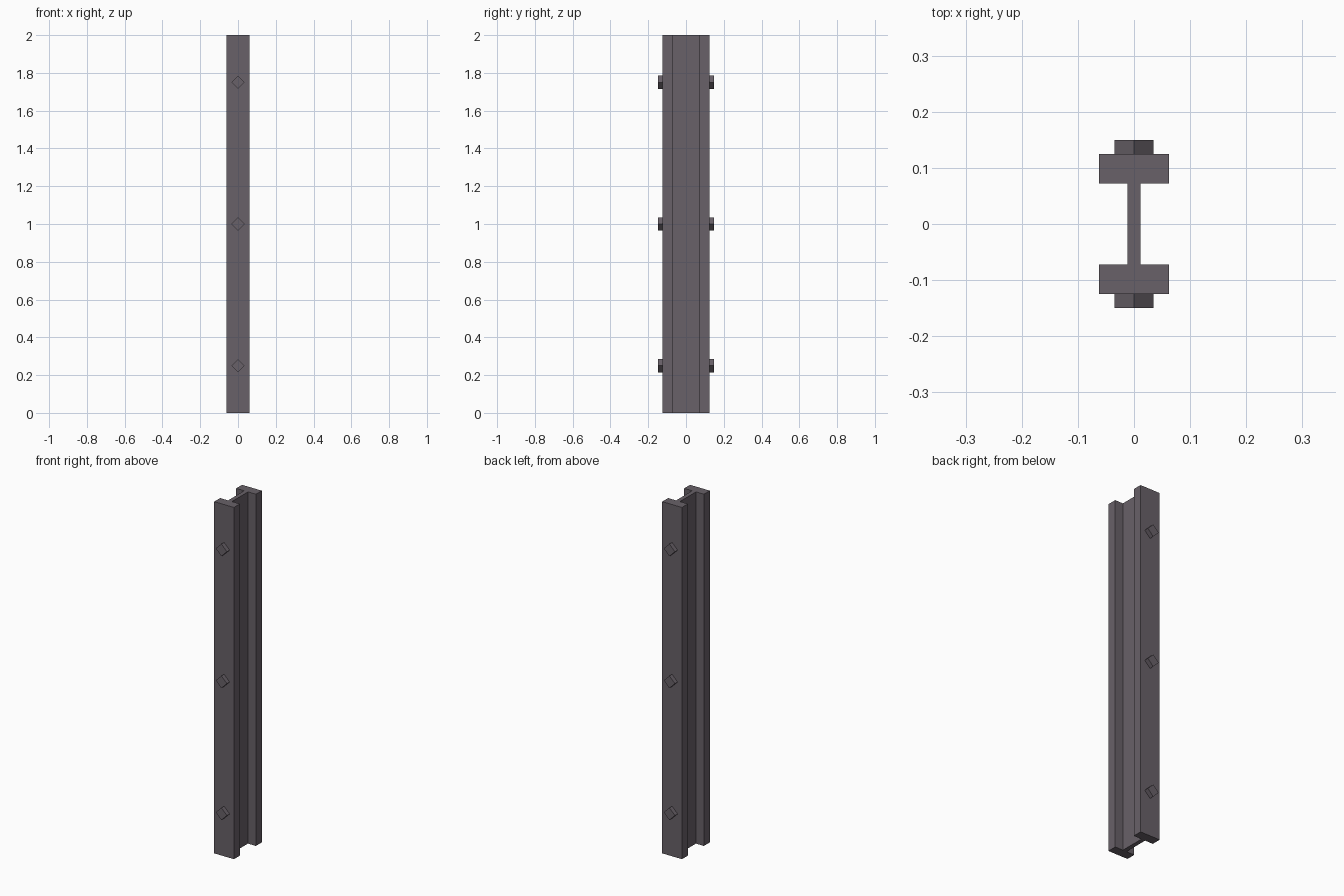
import bpy, bmesh, math
from mathutils import Matrix

if "Cube" in bpy.data.objects:
    bpy.data.objects.remove(bpy.data.objects["Cube"])

# Single dark steel colour
steel = bpy.data.materials.new("dark_steel")
steel.diffuse_color = (0.14, 0.12, 0.14, 1)
steel.use_nodes = True
steel.node_tree.nodes["Principled BSDF"].inputs["Base Color"].default_value = steel.diffuse_color


def add_object(name, bm):
    bmesh.ops.recalc_face_normals(bm, faces=bm.faces)
    mesh = bpy.data.meshes.new(name)
    bm.to_mesh(mesh)
    bm.free()
    mesh.materials.append(steel)
    obj = bpy.data.objects.new(name, mesh)
    bpy.context.collection.objects.link(obj)
    return obj


# Beam: I-shaped profile extruded upwards
W, T, INNER, OUTER, HEIGHT = 0.062, 0.012, 0.072, 0.125, 2.0
right = [(W, -OUTER), (W, -INNER), (T, -INNER), (T, INNER), (W, INNER), (W, OUTER)]
profile = right + [(-x, y) for x, y in reversed(right)]
bm = bmesh.new()
base = bm.faces.new([bm.verts.new((x, y, 0)) for x, y in profile])
top = bmesh.ops.extrude_face_region(bm, geom=[base], use_keep_orig=True)
bmesh.ops.translate(bm, vec=(0, 0, HEIGHT),
                    verts=[v for v in top["geom"] if isinstance(v, bmesh.types.BMVert)])
add_object("beam", bm)

# Bolts: four-sided heads, three on each flange
for side, label in ((-1, "front"), (1, "back")):
    for i, z in enumerate((0.25, 1.0, 1.75)):
        bm = bmesh.new()
        bmesh.ops.create_cone(bm, cap_ends=True, segments=4, radius1=0.035,
                              radius2=0.035, depth=0.035,
                              matrix=Matrix.Rotation(math.pi / 2, 4, 'X'))
        bolt = add_object(f"{label}_bolt_{i + 1}", bm)
        bolt.location = (0, side * 0.132, z)
